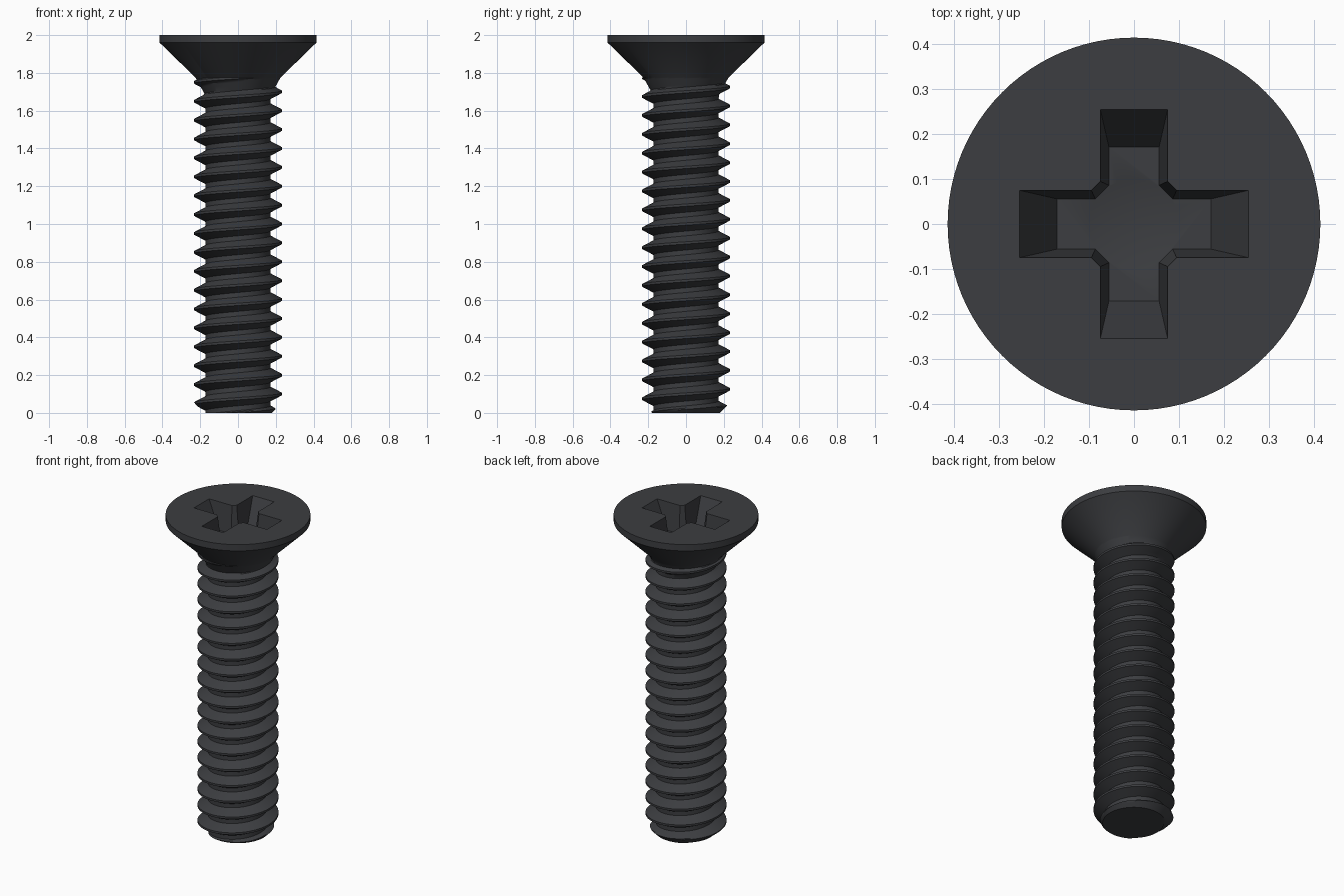
import bpy, bmesh
from math import sin, cos, pi

if "Cube" in bpy.data.objects:
    bpy.data.objects.remove(bpy.data.objects["Cube"])

N = 96                            # segments around
PITCH, CREST, DEPTH = 0.1, 0.232, 0.06
NECK_Z, NECK_R = 1.775, 0.225     # where the shaft meets the head
FLOOR, CONE_Z = 1.83, 1.79        # recess floor and centre point


def clamp(v, lo, hi):
    return max(lo, min(hi, v))


def new_object(name, bm):
    bmesh.ops.recalc_face_normals(bm, faces=bm.faces)
    me = bpy.data.meshes.new(name)
    bm.to_mesh(me)
    bm.free()
    ob = bpy.data.objects.new(name, me)
    bpy.context.collection.objects.link(ob)
    return ob


def thread_radius(theta, z):
    # V thread with flat crest and root, run-out under the head, chamfered tip
    u = abs((z - PITCH * theta / (2 * pi) + PITCH / 2) % PITCH - PITCH / 2)
    r = CREST - DEPTH * clamp((u - 0.00625) / 0.03125, 0, 1)
    t = clamp((z - 1.68) / (NECK_Z - 1.68), 0, 1)
    r = max(r, CREST - DEPTH + (NECK_R - CREST + DEPTH) * t)
    return min(r, 0.18 + z)


# Screw body: rows follow the helix, then plain rings form the head
half = [0.00625 + 0.03125 * i / 5 for i in range(6)]
offsets = [-h for h in reversed(half)] + half
rows = [PITCH * n + o for n in range(-2, 20) for o in offsets]
head_rings = [(NECK_R, NECK_Z), (0.415, 1.96), (0.415, 2.0)]

bm = bmesh.new()
grid = []
for j in range(N + 1):
    th = 2 * pi * j / N
    pts = []
    for b in rows:
        z = clamp(b + PITCH * th / (2 * pi), 0, NECK_Z)
        pts.append((thread_radius(th, z), z))
    pts += head_rings
    grid.append([bm.verts.new((r * cos(th), r * sin(th), z)) for r, z in pts])
for a, b in zip(grid, grid[1:]):
    for k in range(len(a) - 1):
        bm.faces.new((a[k], b[k], b[k + 1], a[k + 1]))
bmesh.ops.remove_doubles(bm, verts=bm.verts, dist=1e-5)
bmesh.ops.holes_fill(bm, edges=[e for e in bm.edges if e.is_boundary], sides=0)
screw = new_object("countersunk_screw", bm)


# Cross recess cutter: tapered plus shape with bevelled inner corners
def cross_ring(bm, t):
    mix = lambda a, b: a + (b - a) * t
    L, w, c = mix(0.255, 0.172), mix(0.075, 0.056), mix(0.095, 0.086)
    quarter = [(L, -w), (L, w), (c, w), (w, c)]
    ring = []
    for q in range(4):
        cq, sq = (1, 0, -1, 0)[q], (0, 1, 0, -1)[q]
        ring += [bm.verts.new((x * cq - y * sq, x * sq + y * cq,
                               2 + (FLOOR - 2) * t)) for x, y in quarter]
    return ring


bm = bmesh.new()
top, low = cross_ring(bm, -0.15), cross_ring(bm, 1)
bm.faces.new(top)
bm.faces.new(low)
for i in range(len(top)):
    k = (i + 1) % len(top)
    bm.faces.new((top[i], top[k], low[k], low[i]))
cross = new_object("recess_cutter", bm)

# Conical centre of the recess
bm = bmesh.new()
rings = [[bm.verts.new((0.1 * cos(2 * pi * i / 48), 0.1 * sin(2 * pi * i / 48), z))
          for i in range(48)] for z in (FLOOR + 0.01, FLOOR)]
tip = bm.verts.new((0, 0, CONE_Z))
bm.faces.new(rings[0])
for i in range(48):
    k = (i + 1) % 48
    bm.faces.new((rings[0][i], rings[0][k], rings[1][k], rings[1][i]))
    bm.faces.new((rings[1][i], rings[1][k], tip))
cone = new_object("point_cutter", bm)

bpy.context.view_layer.objects.active = screw
screw.select_set(True)
for cutter in (cross, cone):
    cutter.hide_render = True
    mod = screw.modifiers.new("recess", 'BOOLEAN')
    mod.operation, mod.solver, mod.object = 'DIFFERENCE', 'EXACT', cutter
    bpy.ops.object.modifier_apply(modifier=mod.name)
    bpy.data.objects.remove(cutter)

# Dark steel finish
mat = bpy.data.materials.new("dark_steel")
mat.diffuse_color = (0.045, 0.047, 0.052, 1)
mat.use_nodes = True
mat.node_tree.nodes["Principled BSDF"].inputs["Base Color"].default_value = mat.diffuse_color
screw.data.materials.clear()
screw.data.materials.append(mat)
bpy.ops.object.shade_smooth_by_angle(angle=0.5)
